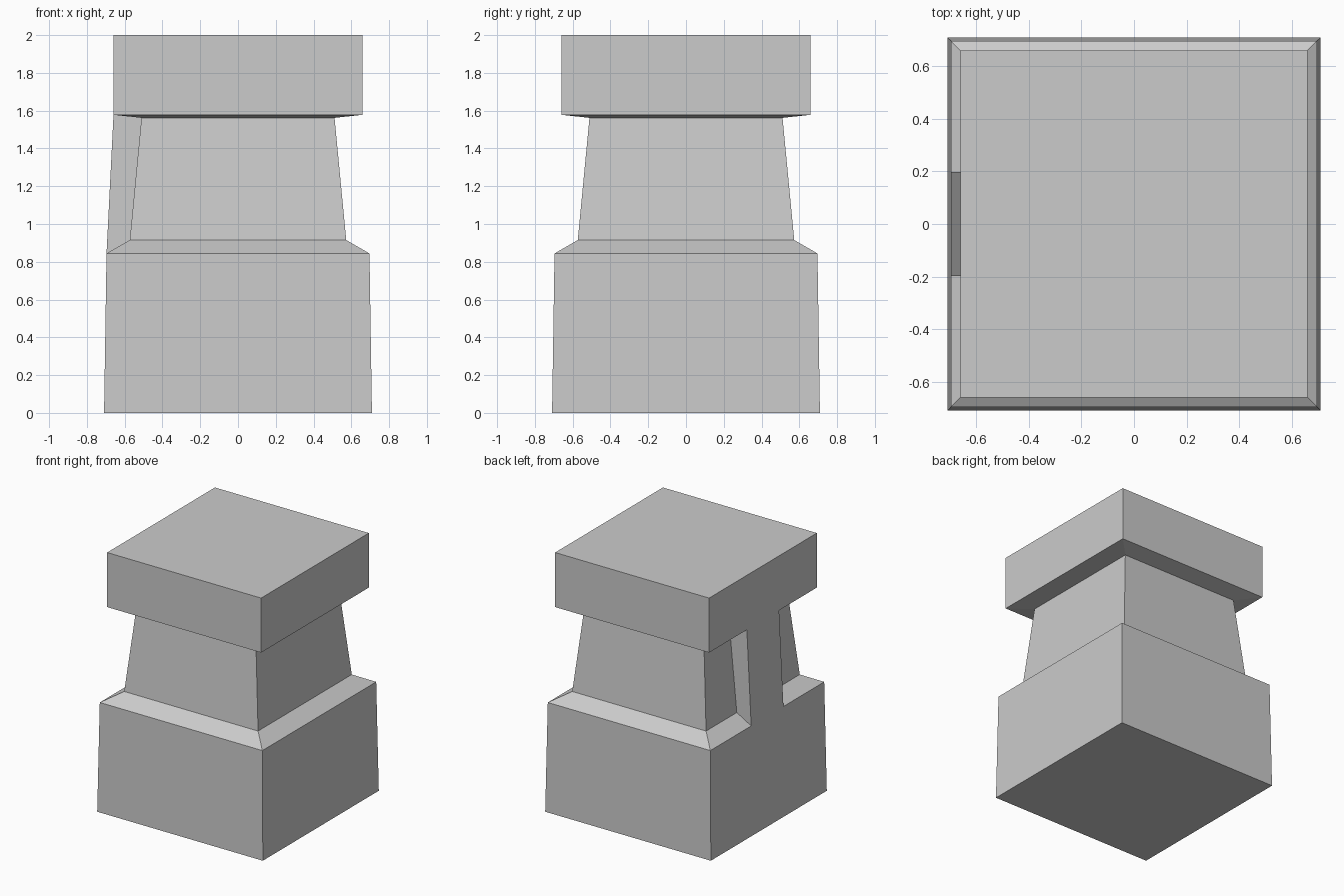
import bpy
import bmesh

cube = bpy.data.objects.get("Cube")
if cube:
    bpy.data.objects.remove(cube, do_unlink=True)

# Single stone colour
stone = bpy.data.materials.new("stone_grey")
stone.use_nodes = True
colour = (0.6, 0.6, 0.6, 1.0)
stone.diffuse_color = colour
stone.node_tree.nodes["Principled BSDF"].inputs["Base Color"].default_value = colour


def loft(name, rings):
    """Closed, flat-shaded solid through a list of four-cornered rings."""
    bm = bmesh.new()
    loops = [[bm.verts.new(p) for p in ring] for ring in rings]
    for low, high in zip(loops, loops[1:]):
        for i in range(4):
            j = (i + 1) % 4
            bm.faces.new((low[i], low[j], high[j], high[i]))
    bm.faces.new(loops[0][::-1])
    bm.faces.new(loops[-1])
    bmesh.ops.recalc_face_normals(bm, faces=bm.faces)
    mesh = bpy.data.meshes.new(name)
    bm.to_mesh(mesh)
    bm.free()
    mesh.materials.append(stone)
    obj = bpy.data.objects.new(name, mesh)
    bpy.context.collection.objects.link(obj)
    return obj


def square(r, z):
    return [(-r, -r, z), (r, -r, z), (r, r, z), (-r, r, z)]


# Square pillar: tapered base, sloped ledge, narrow neck, overhanging cap
profile = [(0.709, 0.0), (0.696, 0.844), (0.573, 0.915),
           (0.511, 1.562), (0.659, 1.578), (0.659, 2.0)]
loft("pillar", [square(r, z) for r, z in profile])

# Rib on one side, flush with base and cap, rooted inside the neck
rib_section = [(-0.696, 0.844), (-0.5, 0.844), (-0.45, 1.578), (-0.659, 1.578)]
loft("side_rib", [[(x, y, z) for x, z in rib_section] for y in (-0.197, 0.197)])
